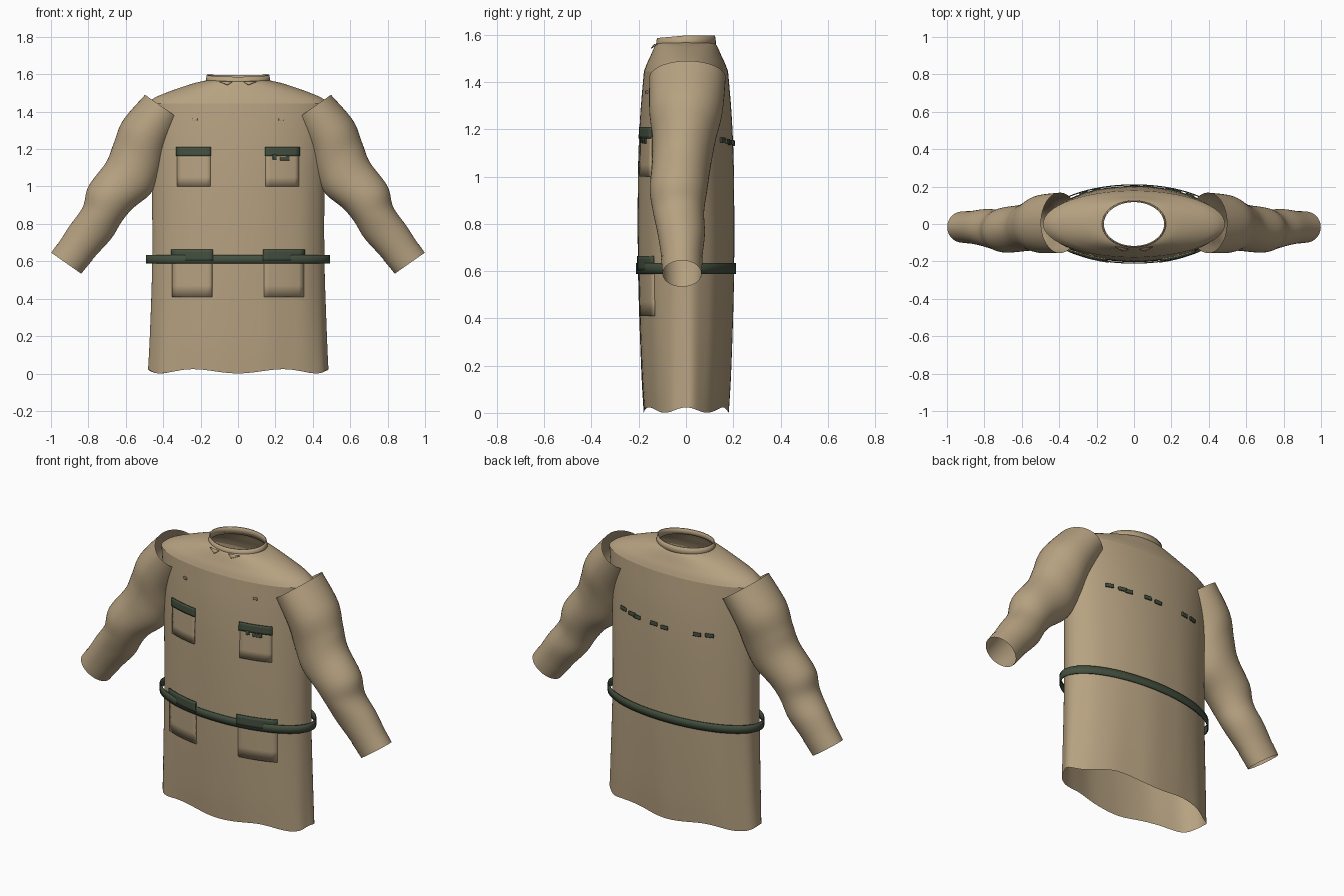
import bpy, bmesh, math
from mathutils import Vector

if "Cube" in bpy.data.objects:
    bpy.data.objects.remove(bpy.data.objects["Cube"])


def material(name, rgb):
    m = bpy.data.materials.new(name)
    m.diffuse_color = (*rgb, 1)
    m.use_nodes = True
    m.node_tree.nodes["Principled BSDF"].inputs["Base Color"].default_value = m.diffuse_color
    return m


TAN = material("tan cloth", (0.47, 0.36, 0.22))
GREEN = material("dark green webbing", (0.058, 0.08, 0.05))


def finish(name, bm, mat, thickness=0, angle=40):
    bmesh.ops.recalc_face_normals(bm, faces=bm.faces)
    mesh = bpy.data.meshes.new(name)
    bm.to_mesh(mesh)
    bm.free()
    mesh.materials.append(mat)
    ob = bpy.data.objects.new(name, mesh)
    bpy.context.collection.objects.link(ob)
    bpy.context.view_layer.objects.active = ob
    ob.select_set(True)
    bpy.ops.object.shade_smooth_by_angle(angle=math.radians(angle))
    ob.select_set(False)
    if thickness:
        s = ob.modifiers.new("thickness", 'SOLIDIFY')
        s.thickness = thickness
        s.offset = 0
    return ob


def grid_mesh(rows, closed):
    bm = bmesh.new()
    vs = [[bm.verts.new(p) for p in row] for row in rows]
    n = len(rows[0])
    for r0, r1 in zip(vs, vs[1:]):
        for i in range(n if closed else n - 1):
            j = (i + 1) % n
            bm.faces.new((r0[i], r0[j], r1[j], r1[i]))
    return bm


def smooth_rows(keys, steps):
    """Catmull-Rom interpolation through tuples of numbers."""
    out = []
    for k in range(len(keys) - 1):
        quad = [keys[max(0, min(len(keys) - 1, k + d))] for d in (-1, 0, 1, 2)]
        for s in range(steps):
            t = s / steps
            out.append(tuple(0.5 * (2 * b + (c - a) * t + (2 * a - 5 * b + 4 * c - d) * t * t
                                    + (3 * b - a - 3 * c + d) * t ** 3) for a, b, c, d in zip(*quad)))
    return out + [tuple(keys[-1])]


# body: height, half width, half depth
LOWER = [(0.012, .481, .18), (0.2, .473, .191), (0.6, .461, .203), (1.0, .462, .203),
         (1.25, .47, .194), (1.445, .486, .178)]
YOKE = [(1.445, .486, .178), (1.475, .445, .167), (1.505, .375, .153), (1.535, .29, .14),
        (1.555, .225, .13), (1.568, .165, .12)]


def size_at(z):
    for (z0, a0, b0), (z1, a1, b1) in zip(LOWER, LOWER[1:]):
        if z <= z1:
            t = (z - z0) / (z1 - z0)
            return a0 + (a1 - a0) * t, b0 + (b1 - b0) * t
    return LOWER[-1][1:]


def ring(z, a, b, wave=0, fold=0, n=96):
    pts = []
    for i in range(n):
        g = 2 * math.pi * i / n
        f = 1 + fold * (math.sin(9 * g + 2 * z) + 0.6 * math.sin(14 * g - z))
        pts.append((a * f * math.cos(g), b * f * math.sin(g), z + wave * math.cos(6 * g)))
    return pts


rows = []
for z, a, b in smooth_rows(LOWER, 5):
    low = max(0, 1 - z / 1.4)
    rows.append(ring(z, a, b, 0.012 * max(0, 1 - z / 0.2), 0.007 * low))
finish("coat_body", grid_mesh(rows, True), TAN)
finish("shoulder_yoke", grid_mesh([ring(*k) for k in smooth_rows(YOKE, 4)], True), TAN)

# standing collar, lower at the front
rows = []
for z, a, b in [(1.553, .169, .124), (1.575, .168, .123), (1.597, .164, .12)]:
    rows.append([(x, y, h + 0.09 * min(0, y) * (z > 1.56)) for x, y, h in ring(z, a, b)])
finish("collar", grid_mesh(rows, True), TAN, 0.006)

# sleeves: outer x, outer z, inner x, inner z, front y, back y
SLEEVE = [(.497, 1.49, .294, 1.348, -.155, .168), (.615, 1.353, .374, 1.2, -.155, .155),
          (.665, 1.23, .41, 1.08, -.142, .125), (.705, 1.13, .465, .965, -.145, .105),
          (.80, 1.0, .56, .885, -.153, .09), (.83, .89, .62, .815, -.14, .077),
          (.90, .79, .675, .725, -.12, .08), (.955, .705, .765, .625, -.105, .07),
          (.997, .645, .84, .535, -.098, .065)]


def sleeve_ring(k, side, grow=1, n=48):
    ox, oz, ix, iz, y0, y1 = k
    pts = []
    for i in range(n):
        g = 2 * math.pi * i / n
        c, s = grow * math.cos(g) / 2, grow * math.sin(g) / 2
        pts.append((side * ((ox + ix) / 2 + (ox - ix) * c), (y0 + y1) / 2 + (y1 - y0) * s,
                    (oz + iz) / 2 + (oz - iz) * c))
    return pts


# plates that lie on the curved front (face=-1) or back (face=1) of the coat
def plate(name, x0, x1, z0, z1, mat, lift, face=-1, thickness=0.008):
    rows = []
    for j in range(5):
        z = z0 + (z1 - z0) * j / 4
        a, b = size_at(z)
        row = []
        for i in range(9):
            x = x0 + (x1 - x0) * i / 8
            row.append((x, face * (b * math.sqrt(1 - (x / a) ** 2) + lift), z))
        rows.append(row)
    finish(name, grid_mesh(rows, False), mat, thickness)


for side, label in ((1, "left"), (-1, "right")):
    path = smooth_rows(SLEEVE, 6)
    finish(label + "_sleeve", grid_mesh([sleeve_ring(k, side) for k in path], True), TAN)
    finish(label + "_cuff", grid_mesh([sleeve_ring(k, side, 1.02) for k in path[-6:]], True), TAN)

    def pocket(name, x0, x1, z0, z1, flap):
        x0, x1 = sorted((side * x0, side * x1))
        plate(label + name, x0, x1, z0, z1 - 0.01, TAN, 0.003)
        plate(label + name + "_flap", x0 - .004, x1 + .004, z1 - flap, z1, GREEN, 0.009)

    pocket("_chest_pocket", .148, .325, 1.0, 1.21, .048)
    pocket("_hip_pocket", .138, .352, .41, .663, .06)

    # small cloth tabs on the chest and under the collar
    plate(label + "_chest_tab", side * .23 - .012, side * .23 + .012, 1.352, 1.364, TAN, 0.004)
    bm = bmesh.new()
    bm.faces.new([bm.verts.new(p) for p in ((side * .03, -.134, 1.56), (side * .10, -.122, 1.56),
                                            (side * .055, -.147, 1.543))])
    finish(label + "_collar_tip", bm, TAN, 0.004)

# webbing belt
finish("belt", grid_mesh([ring(z, .488, .209) for z in (.588, .61, .635)], True), GREEN, 0.006)

# frayed webbing scraps: three on the chest pocket, a row across the back
for x, z, w, h in ((.185, 1.145, .02, .025), (.225, 1.14, .05, .018), (.26, 1.14, .015, .022)):
    plate("chest_scrap", x, x + w, z, z + h, GREEN, 0.009)
for x, z in ((.30, 1.155), (.23, 1.15), (.19, 1.145), (.07, 1.145), (.0, 1.14), (-.2, 1.145), (-.27, 1.15)):
    plate("back_scrap", x - .022, x + .022, z - .01, z + .01, GREEN, 0.005, 1)
